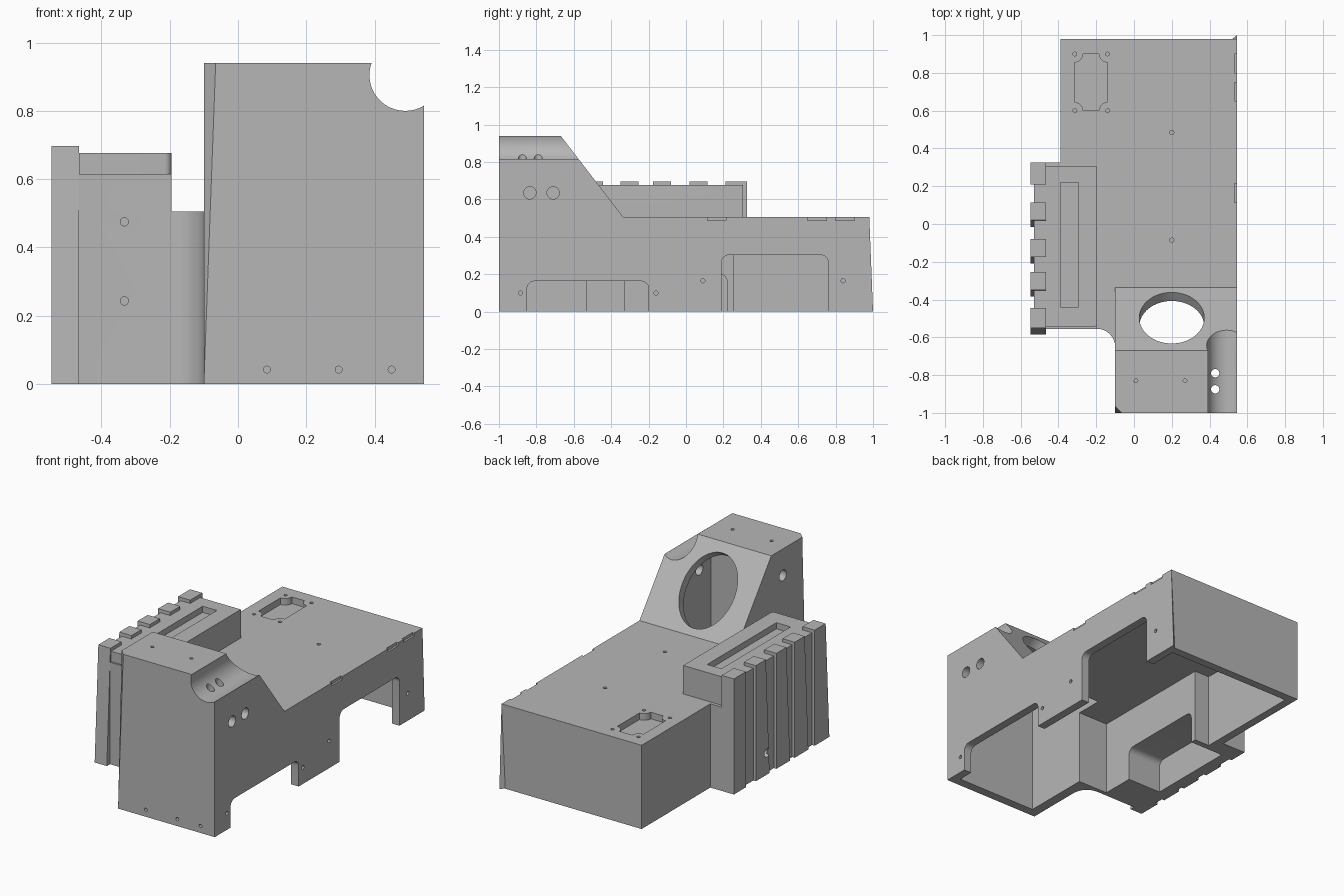
import bpy, bmesh, math
from mathutils import Vector, Matrix

if "Cube" in bpy.data.objects:
    bpy.data.objects.remove(bpy.data.objects["Cube"])

grey = bpy.data.materials.new("cast_grey")
grey.diffuse_color = (0.47, 0.47, 0.47, 1)
grey.use_nodes = True
grey.node_tree.nodes["Principled BSDF"].inputs["Base Color"].default_value = grey.diffuse_color


def make(name, bm):
    bmesh.ops.recalc_face_normals(bm, faces=bm.faces)
    me = bpy.data.meshes.new(name)
    bm.to_mesh(me)
    bm.free()
    me.materials.append(grey)
    ob = bpy.data.objects.new(name, me)
    bpy.context.collection.objects.link(ob)
    return ob


def prism(name, pts, axis, t0, t1):
    """Extrude a 2D outline along one axis."""
    place = {'x': lambda a, b, t: (t, a, b),
             'y': lambda a, b, t: (a, t, b),
             'z': lambda a, b, t: (a, b, t)}[axis]
    bm = bmesh.new()
    lo = [bm.verts.new(place(a, b, t0)) for a, b in pts]
    hi = [bm.verts.new(place(a, b, t1)) for a, b in pts]
    bm.faces.new(lo)
    bm.faces.new(hi)
    for i in range(len(pts)):
        j = (i + 1) % len(pts)
        bm.faces.new((lo[i], lo[j], hi[j], hi[i]))
    return make(name, bm)


def box(name, x0, x1, y0, y1, z0, z1):
    return prism(name, [(x0, y0), (x1, y0), (x1, y1), (x0, y1)], 'z', z0, z1)


def arc(cx, cy, r, a0, a1, n=8):
    return [(cx + r * math.cos(math.radians(a0 + (a1 - a0) * i / n)),
             cy + r * math.sin(math.radians(a0 + (a1 - a0) * i / n))) for i in range(n + 1)]


def disc(cx, cy, r, n=24):
    return arc(cx, cy, r, 0, 360 - 360 / n, n - 1)


def arch(y0, y1, top, r):
    return [(y0, -0.1), (y1, -0.1)] + arc(y1 - r, top - r, r, 0, 90) + arc(y0 + r, top - r, r, 90, 180)


def combine(ob, other, op='DIFFERENCE'):
    mod = ob.modifiers.new("bool", 'BOOLEAN')
    mod.operation, mod.solver, mod.object = op, 'EXACT', other
    bpy.context.view_layer.objects.active = ob
    bpy.ops.object.modifier_apply(modifier=mod.name)
    bpy.data.objects.remove(other, do_unlink=True)


# Outer casting: plan outline trimmed by the side profile
plan = ([(0.545, 0.98), (-0.39, 0.98), (-0.39, 0.325), (-0.47, 0.325), (-0.47, -0.555)]
        + arc(-0.195, -0.65, 0.095, 90, 0) + [(-0.1, -1), (0.545, -1)])
body = prism("main_housing", plan, 'z', 0, 1.2)
profile = [(-1.1, -0.1), (1.1, -0.1), (1.1, 0.505), (-0.335, 0.505), (-0.67, 0.94), (-1.1, 0.94)]
profile[0:2] = [(-1.1, -0.1), (1.1, -0.1)]
combine(body, prism("trim", profile, 'x', -1, 1), 'INTERSECT')
combine(body, box("trim", -0.8, -0.1, -1.2, 0.5, 0.505, 1.2))

# Side block with rounded cap
combine(body, box("block", -0.47, -0.195, -0.555, 0.305, 0.4, 0.615), 'UNION')
cap = ([(-0.47, -0.545)] + arc(-0.215, -0.525, 0.02, -90, 0)
       + [(-0.195, 0.305), (-0.47, 0.305)])
combine(body, prism("cap", cap, 'z', 0.55, 0.677), 'UNION')

# Groove along the tower shoulder
combine(body, prism("groove", disc(0.49, 0.905, 0.105, 64), 'y', -1.2, -0.2))

# Inner cavity, leaving a wall around the groove
inner_plan = [(0.495, 0.93), (-0.34, 0.93), (-0.34, 0.255), (-0.24, 0.255), (-0.24, -0.53),
              (-0.04, -0.53), (-0.04, -0.945), (0.495, -0.945)]
cavity = prism("cavity", inner_plan, 'z', -0.1, 1.2)
inner_profile = [(-1.1, -0.2), (1.1, -0.2), (1.1, 0.45), (-0.365, 0.45), (-0.696, 0.88), (-1.1, 0.88)]
combine(cavity, prism("trim", inner_profile, 'x', -1, 1), 'INTERSECT')
combine(cavity, box("trim", -0.8, -0.04, -1.2, 0.2, 0.45, 1.2))
combine(cavity, prism("trim", disc(0.49, 0.905, 0.15, 48), 'y', -1.2, -0.2))
combine(body, cavity)

# Arched pocket into the side block and openings in the right wall
combine(body, prism("pocket", arch(-0.33, 0.22, 0.2, 0.04), 'x', -0.475, -0.2))
combine(body, prism("opening", arch(-0.85, -0.2, 0.163, 0.04), 'x', 0.45, 0.6))
combine(body, prism("opening", arch(0.19, 0.76, 0.303, 0.04), 'x', 0.45, 0.6))

# Oval bore square to the slope
bm = bmesh.new()
tilt = math.atan2(-0.335, 0.435) - 0
normal = Vector((0, 0.435, 0.335)).normalized()
up = Vector((0, -0.335, 0.435)).normalized()
mid = Vector((0.2, -0.497, 0.716))
rings = []
for d in (-0.13, 0.15):
    rings.append([bm.verts.new(mid + normal * d + Vector((a, 0, 0)) + up * (b * 1.29))
                  for a, b in disc(0, 0, 0.172, 64)])
for ring in rings:
    bm.faces.new(ring)
for i in range(64):
    j = (i + 1) % 64
    bm.faces.new((rings[0][i], rings[0][j], rings[1][j], rings[1][i]))
combine(body, make("bore", bm))

# Tapering chamfer on the front left corner
bm = bmesh.new()
for p in [(-0.1, -1, 0), (-0.065, -1, 0.95), (-0.1, -0.965, 0.95), (-0.2, -1.1, 0), (-0.2, -1.1, 0.95)]:
    bm.verts.new(p)
bmesh.ops.convex_hull(bm, input=bm.verts)
combine(body, make("chamfer", bm))

# Shallow recess in the deck with scooped corners
x0, x1, y0, y1, r = -0.315, -0.14, 0.6, 0.9, 0.045
recess = (arc(x0, y0, r, 90, 0) + arc(x1, y0, r, 180, 90)
          + arc(x1, y1, r, 270, 180) + arc(x0, y1, r, 360, 270))
combine(body, prism("recess", recess, 'z', 0.465, 0.6))

# Slot in the cap and edge notches on the deck
combine(body, box("slot", -0.39, -0.295, -0.44, 0.22, 0.64, 0.8))
for a, b in ((0.115, 0.215), (0.65, 0.75), (0.8, 0.9)):
    combine(body, box("notch", 0.533, 0.6, a, b, 0.487, 0.6))

# Holes: axis, centre, radius, start, end
holes = [('y', x, 0.042, 0.01, -1.1, -0.97) for x in (0.085, 0.295, 0.45)]
holes += [('y', -0.333, z, 0.012, -0.7, -0.52) for z in (0.243, 0.475)]
holes += [('x', y, z, 0.011, 0.52, 0.6)
          for y, z in ((-0.885, 0.1), (-0.16, 0.1), (0.09, 0.165), (0.84, 0.165))]
holes += [('x', y, 0.635, 0.033, 0.4, 0.6) for y in (-0.835, -0.71)]
holes += [('x', -0.78, 0.78, 0.033, -0.2, 0.0)]
holes += [('z', 0.43, y, 0.022, 0.6, 0.9) for y in (-0.875, -0.79)]
holes += [('z', 0.2, y, 0.011, 0.47, 0.6) for y in (0.485, -0.085)]
holes += [('z', x, -0.83, 0.01, 0.9, 1) for x in (0.01, 0.27)]
holes += [('z', x, y, 0.01, 0.475, 0.6) for x in (-0.313, -0.14) for y in (0.6, 0.9)]
for axis, a, b, r, t0, t1 in holes:
    combine(body, prism("hole", disc(a, b, r), axis, t0, t1))

# Finned plate on the left side
plate = box("finned_plate", -0.53, -0.465, -0.55, 0.32, 0, 0.677)
for i, (a, b) in enumerate(((0.21, 0.325), (0.02, 0.115), (-0.175, -0.08), (-0.35, -0.255), (-0.55, -0.445))):
    lean = 0.035 if i else 0
    fin = prism("fin", [(a - lean, 0), (b, 0), (b, 0.697), (a, 0.697)], 'x', -0.547, -0.466)
    combine(plate, fin, 'UNION')
combine(plate, prism("hole", disc(0.01, 0.13, 0.025), 'x', -0.6, -0.5))

# Sliver of flare at the back right corner
bm = bmesh.new()
for p in [(0.52, 0.98, 0), (0.545, 0.98, 0), (0.545, 1, 0), (0.545, 0.98, 0.505)]:
    bm.verts.new(p)
bmesh.ops.convex_hull(bm, input=bm.verts)
make("corner_flare", bm)

for ob in bpy.context.collection.objects:
    bpy.ops.object.select_all(action='DESELECT')
    ob.select_set(True)
    bpy.context.view_layer.objects.active = ob
    bpy.ops.object.shade_smooth_by_angle(angle=math.radians(30))
